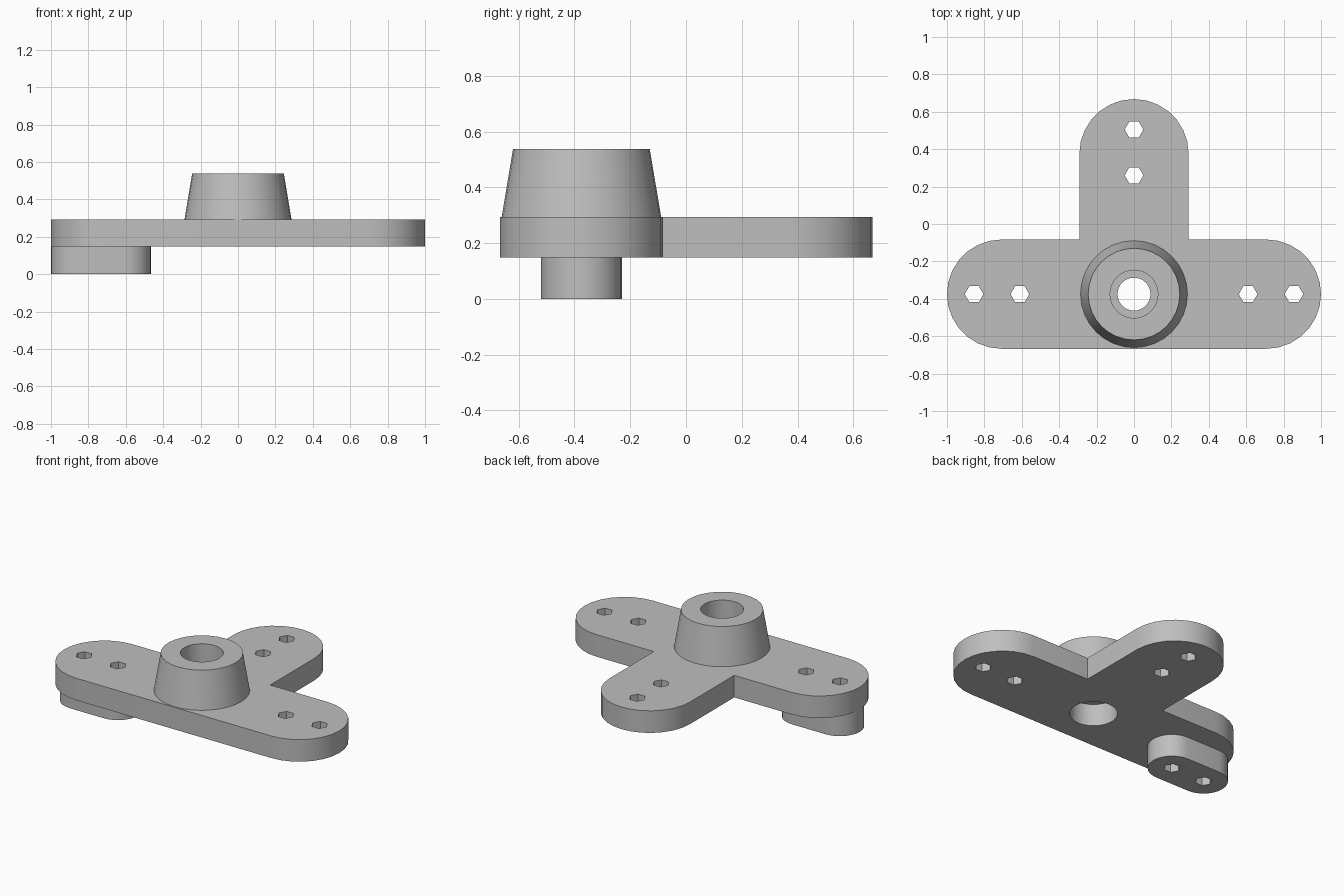
import bpy, bmesh
from math import cos, sin, pi
from mathutils import Vector

cube = bpy.data.objects.get("Cube")
if cube:
    bpy.data.objects.remove(cube, do_unlink=True)

CY = -0.375            # y of the hub axis and the cross arms
R = 0.292              # half width of the arms
Z_PLATE, Z_TOP, Z_HUB = 0.148, 0.293, 0.538

grey = bpy.data.materials.new("Plain grey")
grey.use_nodes = True
grey.diffuse_color = (0.52, 0.52, 0.52, 1)
grey.node_tree.nodes["Principled BSDF"].inputs["Base Color"].default_value = grey.diffuse_color


def arc(cx, cy, r, start, sweep, steps):
    """Points along an arc, both ends included."""
    return [(cx + r * cos(start + sweep * i / steps),
             cy + r * sin(start + sweep * i / steps)) for i in range(steps + 1)]


def ring(cx, cy, r, sides):
    return arc(cx, cy, r, 0, 2 * pi, sides)[:-1]


def finish(name, bm):
    bmesh.ops.recalc_face_normals(bm, faces=bm.faces[:])
    mesh = bpy.data.meshes.new(name)
    bm.to_mesh(mesh)
    bm.free()
    mesh.materials.append(grey)
    obj = bpy.data.objects.new(name, mesh)
    bpy.context.collection.objects.link(obj)
    bpy.ops.object.select_all(action='DESELECT')
    obj.select_set(True)
    bpy.context.view_layer.objects.active = obj
    bpy.ops.object.shade_smooth_by_angle(angle=pi / 6)
    return obj


def slab(name, outline, holes, z0, z1):
    """Extrude an outline pierced by hole loops."""
    bm = bmesh.new()
    edges = []
    for loop in [outline] + holes:
        vs = [bm.verts.new((x, y, z0)) for x, y in loop]
        edges += [bm.edges.new((vs[i - 1], vs[i])) for i in range(len(vs))]
    bmesh.ops.triangle_fill(bm, edges=edges, use_beauty=True, normal=(0, 0, 1))
    ext = bmesh.ops.extrude_face_region(bm, geom=bm.faces[:])
    top = [g for g in ext["geom"] if isinstance(g, bmesh.types.BMVert)]
    bmesh.ops.translate(bm, verts=top, vec=(0, 0, z1 - z0))
    return finish(name, bm)


def lathe(name, profile, sides):
    """Spin a closed (radius, z) profile about the hub axis."""
    bm = bmesh.new()
    rings = [[bm.verts.new((x, y, z)) for x, y in ring(0, CY, r, sides)]
             for r, z in profile]
    for k in range(len(rings)):
        a, b = rings[k - 1], rings[k]
        for i in range(sides):
            bm.faces.new((a[i - 1], a[i], b[i], b[i - 1]))
    return finish(name, bm)


# T-shaped plate with rounded arms, six hexagonal holes and a round bore
end_x, end_y = 1 - R, 0.668 - R
outline = (arc(end_x, CY, R, -pi / 2, pi, 14)
           + [(R, CY + R)]
           + arc(0, end_y, R, 0, pi, 14)
           + [(-R, CY + R)]
           + arc(-end_x, CY, R, pi / 2, pi, 14))
hex_spots = [(s * x, CY) for s in (-1, 1) for x in (0.61, 0.855)]
hex_spots += [(0, 0.26), (0, 0.505)]
holes = [ring(x, y, 0.05, 6) for x, y in hex_spots]
slab("mounting_plate", outline, holes + [ring(0, CY, 0.143, 32)], Z_PLATE, Z_TOP)

# Rounded foot under the right arm, sharing that arm's two holes
foot = (arc(-0.61, CY, 0.145, -pi / 2, pi, 14)
        + arc(-0.855, CY, 0.145, pi / 2, pi, 14))
slab("right_foot", foot, holes[:2], 0, Z_PLATE)

# Tapered hub with a stepped bore
lathe("tapered_hub", [(0.286, Z_TOP), (0.245, Z_HUB), (0.128, Z_HUB),
                      (0.128, 0.34), (0.088, 0.34), (0.088, Z_TOP)], 32)
